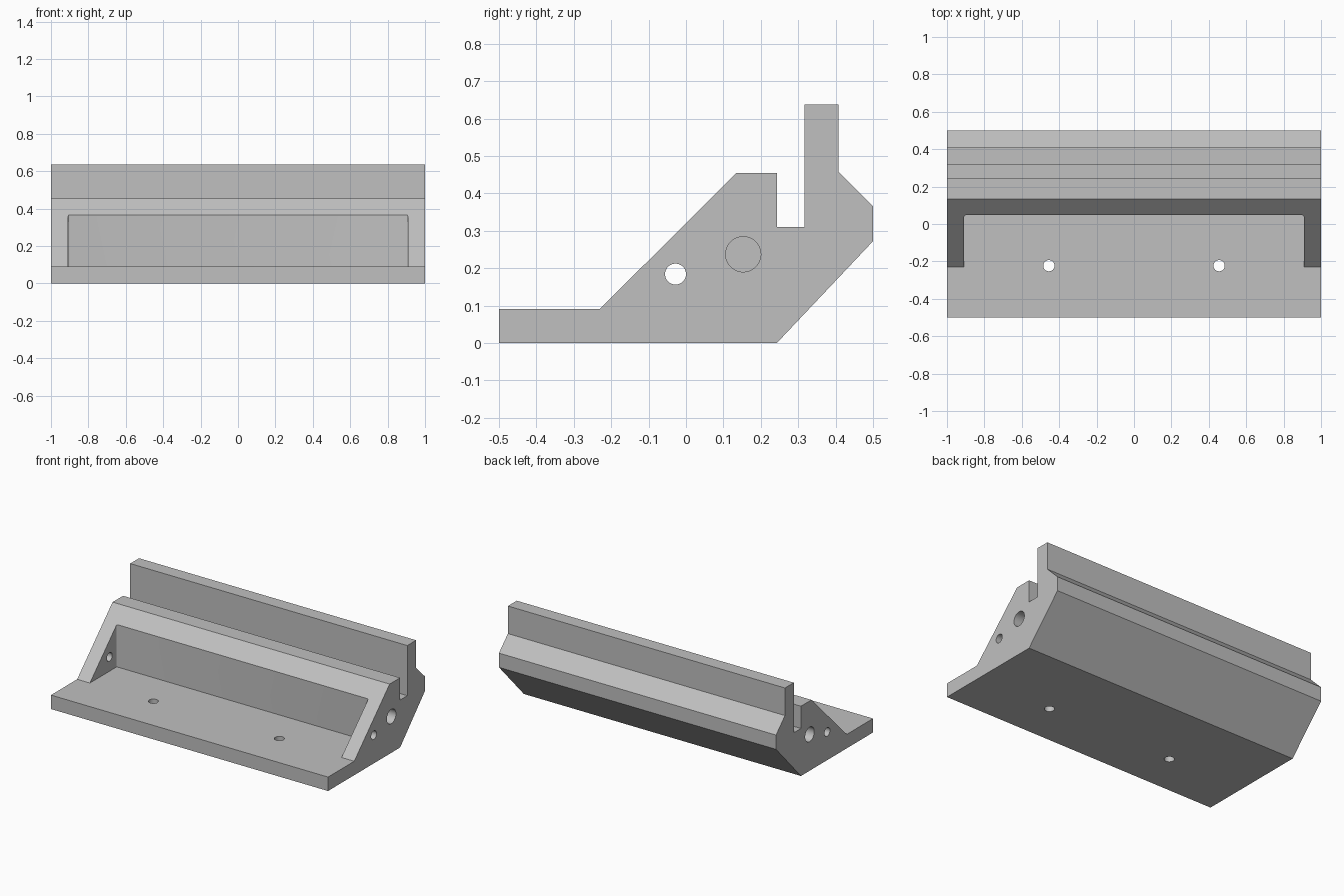
import bpy, bmesh, math
from mathutils import Matrix, Vector

if "Cube" in bpy.data.objects:
    bpy.data.objects.remove(bpy.data.objects["Cube"])

grey = bpy.data.materials.new("light_grey")
grey.diffuse_color = (0.53, 0.53, 0.53, 1)
grey.use_nodes = True
grey.node_tree.nodes["Principled BSDF"].inputs["Base Color"].default_value = grey.diffuse_color


def add_object(name, bm):
    bmesh.ops.recalc_face_normals(bm, faces=bm.faces)
    mesh = bpy.data.meshes.new(name)
    bm.to_mesh(mesh)
    bm.free()
    mesh.materials.append(grey)
    obj = bpy.data.objects.new(name, mesh)
    bpy.context.collection.objects.link(obj)
    return obj


def extrude_profile(name, points, half_width):
    """Side profile (y, z) extruded along x."""
    bm = bmesh.new()
    face = bm.faces.new([bm.verts.new((-half_width, y, z)) for y, z in points])
    new = bmesh.ops.extrude_face_region(bm, geom=[face])["geom"]
    bmesh.ops.translate(bm, vec=(2 * half_width, 0, 0),
                        verts=[v for v in new if isinstance(v, bmesh.types.BMVert)])
    return add_object(name, bm)


def cylinder(name, centre, radius, depth, axis):
    bm = bmesh.new()
    rot = Vector((0, 0, 1)).rotation_difference(Vector(axis)).to_matrix().to_4x4()
    bmesh.ops.create_cone(bm, cap_ends=True, segments=48, radius1=radius, radius2=radius,
                          depth=depth, matrix=Matrix.Translation(centre) @ rot)
    return add_object(name, bm)


# Body: front plate, sloped block, slot and tall back rail
body = extrude_profile("bracket_body", [
    (-0.5, 0), (0.243, 0), (0.5, 0.272), (0.5, 0.365), (0.408, 0.457), (0.408, 0.637),
    (0.317, 0.637), (0.317, 0.31), (0.243, 0.31), (0.243, 0.455), (0.135, 0.455),
    (-0.23, 0.091), (-0.5, 0.091)], 1.0)

# Front pocket between the two end ribs, with slightly rounded back corners
pocket = extrude_profile("pocket_cutter", [
    (-0.6, 0.091), (0.047, 0.091), (0.047, 0.6), (-0.6, 0.6)], 0.908)
bm = bmesh.new()
bm.from_mesh(pocket.data)
corners = [e for e in bm.edges if all(v.co.y > 0 for v in e.verts)
           and abs(e.verts[0].co.x - e.verts[1].co.x) < 0.01]
bmesh.ops.bevel(bm, geom=corners, offset=0.008, segments=4, profile=0.5, affect='EDGES')
bm.to_mesh(pocket.data)
bm.free()
cutters = [pocket]

# Holes on both sides: rib holes, blind end bores, plate screw holes
for s in (-1, 1):
    cutters.append(cylinder("rib_hole_cutter", (s * 0.95, -0.028, 0.184), 0.028, 0.3, (1, 0, 0)))
    cutters.append(cylinder("end_bore_cutter", (s * 0.95, 0.153, 0.237), 0.047, 0.6, (1, 0, 0)))
    cutters.append(cylinder("screw_hole_cutter", (s * 0.455, -0.223, 0.04), 0.03, 0.3, (0, 0, 1)))

bpy.context.view_layer.objects.active = body
body.select_set(True)
for cutter in cutters:
    mod = body.modifiers.new("cut", 'BOOLEAN')
    mod.operation = 'DIFFERENCE'
    mod.solver = 'EXACT'
    mod.object = cutter
    bpy.ops.object.modifier_apply(modifier=mod.name)
    bpy.data.objects.remove(cutter)

bpy.ops.object.select_all(action='DESELECT')
body.select_set(True)
bpy.ops.object.shade_smooth_by_angle(angle=math.radians(30))
